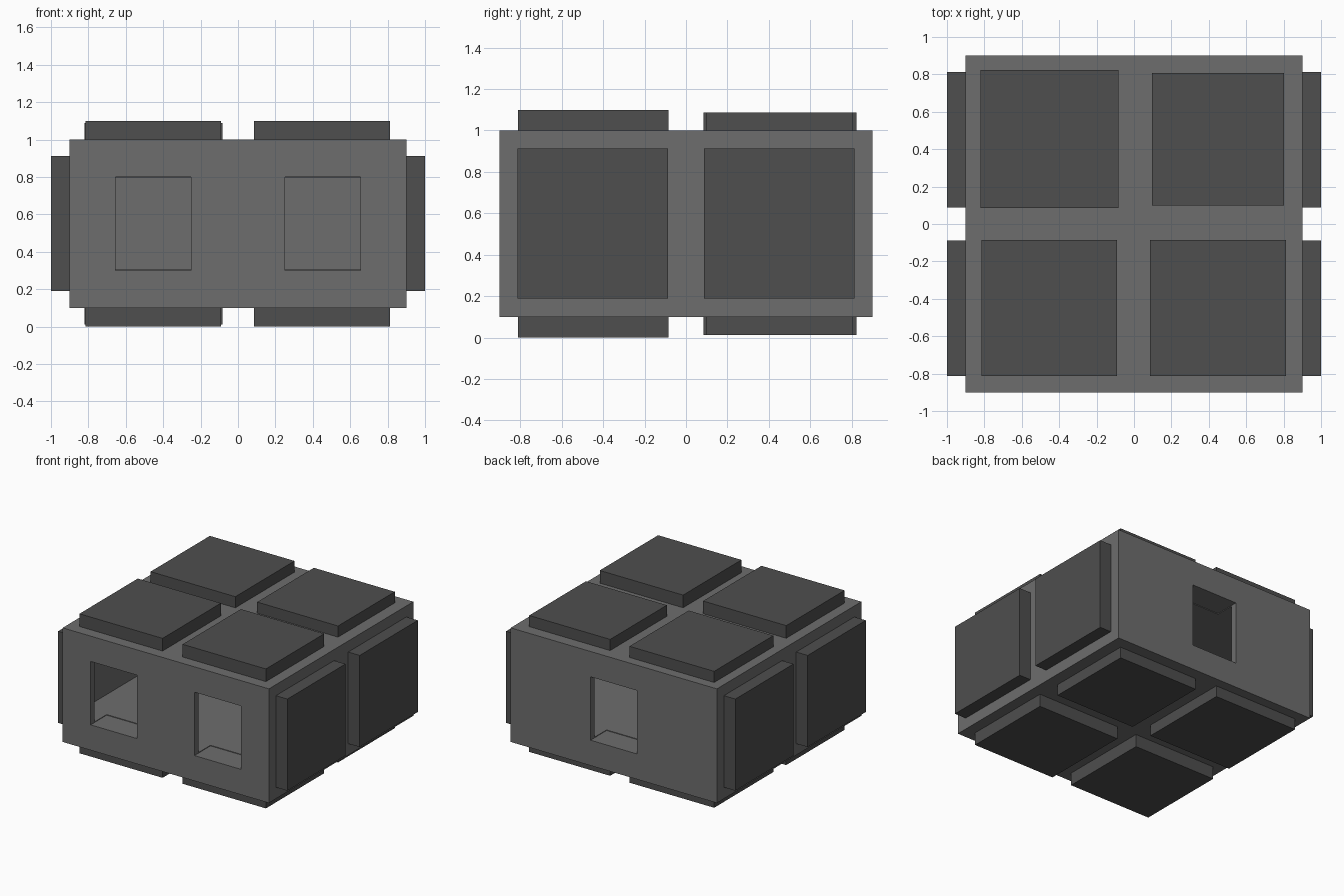
import bpy, bmesh
from mathutils import Vector

if "Cube" in bpy.data.objects:
    bpy.data.objects.remove(bpy.data.objects["Cube"])


def material(name, v):
    m = bpy.data.materials.new(name)
    m.diffuse_color = (v, v, v, 1)
    m.use_nodes = True
    m.node_tree.nodes["Principled BSDF"].inputs["Base Color"].default_value = m.diffuse_color
    return m


body_grey = material("body_grey", 0.155)
panel_grey = material("panel_grey", 0.077)


def box(name, lo, hi, mat=None):
    """Axis-aligned box between two corners."""
    lo, hi = Vector(lo), Vector(hi)
    bm = bmesh.new()
    bmesh.ops.create_cube(bm, size=1)
    for v in bm.verts:
        v.co = (lo + hi) / 2 + v.co * (hi - lo)
    me = bpy.data.meshes.new(name)
    bm.to_mesh(me)
    bm.free()
    ob = bpy.data.objects.new(name, me)
    bpy.context.collection.objects.link(ob)
    if mat:
        me.materials.append(mat)
    return ob


def cut(target, lo, hi):
    """Subtract a box from the target and discard the cutter."""
    cutter = box("cutter", lo, hi)
    cutter.hide_render = True
    mod = target.modifiers.new("cut", 'BOOLEAN')
    mod.operation, mod.solver, mod.object = 'DIFFERENCE', 'EXACT', cutter
    bpy.context.view_layer.objects.active = target
    bpy.ops.object.modifier_apply(modifier=mod.name)
    bpy.data.objects.remove(cutter)


# hollow body with two front windows and one back window
body = box("body", (-0.9, -0.9, 0.1), (0.9, 0.9, 1.0), body_grey)
cut(body, (-0.85, -0.85, 0.305), (0.85, 0.85, 0.795))
for x in (-0.453, 0.453):
    cut(body, (x - 0.203, -1.0, 0.3), (x + 0.203, -0.7, 0.8))
cut(body, (-0.203, 0.7, 0.3), (0.203, 1.0, 0.8))

# raised panels on the top, repeated on the underside: x0, x1, y0, y1, height
plates = {
    "front_left": (-0.815, -0.09, -0.812, -0.085, 0.098),
    "front_right": (0.085, 0.812, -0.812, -0.085, 0.098),
    "back_left": (-0.822, -0.083, 0.085, 0.823, 0.088),
    "back_right": (0.097, 0.803, 0.1, 0.807, 0.088),
}
for name, (x0, x1, y0, y1, h) in plates.items():
    top = h + (0.002 if h > 0.09 else 0)
    bottom = 0.1 - h - (0.002 if h > 0.09 else 0)
    box(f"top_panel_{name}", (x0, y0, 1.0), (x1, y1, 1.0 + top), panel_grey)
    box(f"bottom_panel_{name}", (x0, y0, bottom), (x1, y1, 0.1), panel_grey)

# side panels, a pair on each side
for side, (x0, x1) in {"left": (-1.0, -0.9), "right": (0.9, 1.0)}.items():
    for end, (y0, y1) in {"front": (-0.813, -0.088), "back": (0.088, 0.813)}.items():
        box(f"{side}_panel_{end}", (x0, y0, 0.19), (x1, y1, 0.913), panel_grey)
